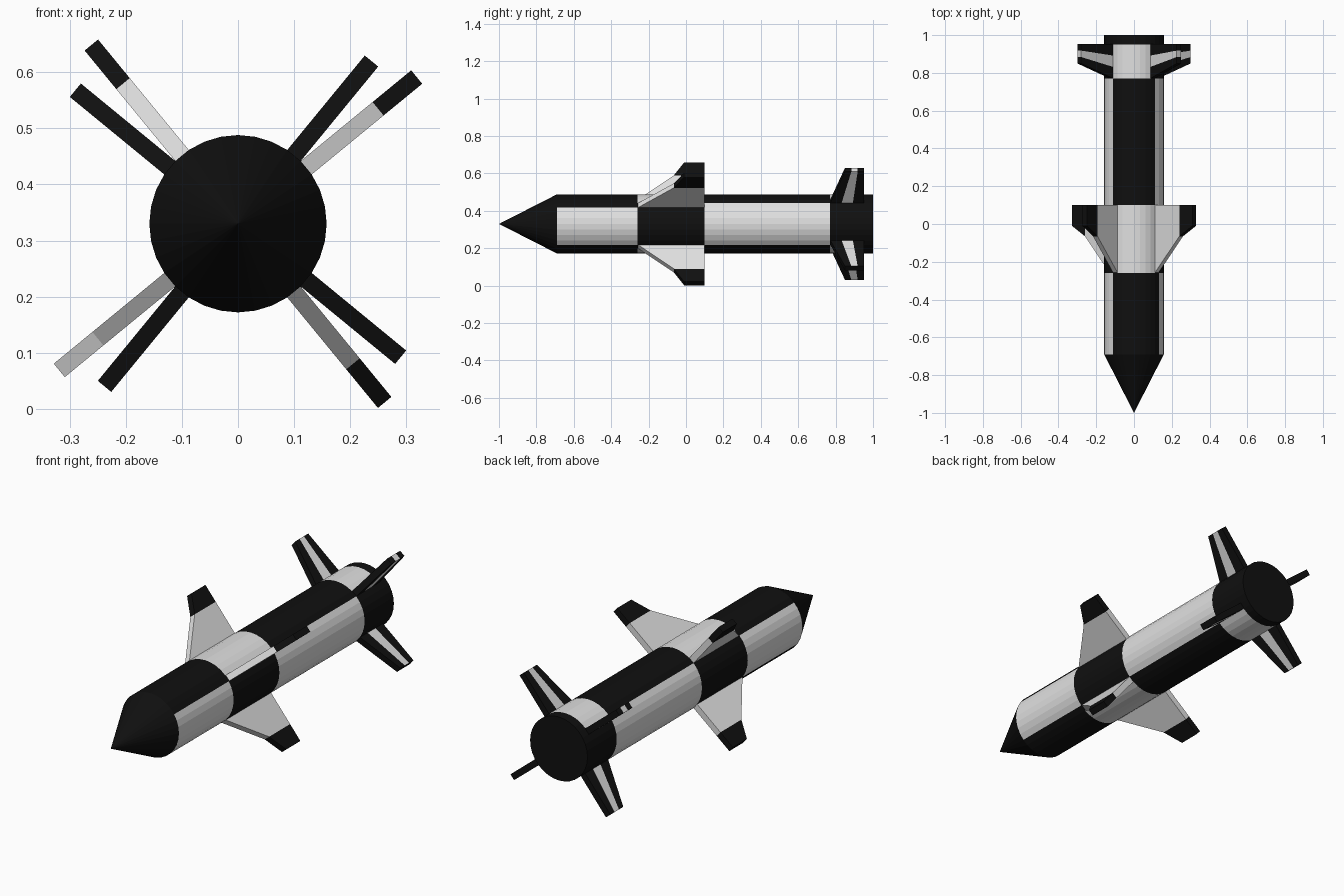
import bpy, bmesh
from math import sin, cos, radians

if "Cube" in bpy.data.objects:
    bpy.data.objects.remove(bpy.data.objects["Cube"], do_unlink=True)

AXIS_Z, RADIUS, SIDES = 0.33, 0.158, 32
STEP = 360 / SIDES
THICK = 2 * RADIUS * sin(radians(STEP / 2))
BLACK, WHITE = 0, 1


def material(name, value):
    m = bpy.data.materials.new(name)
    m.use_nodes = True
    rgba = (value, value, value, 1)
    m.diffuse_color = rgba
    m.node_tree.nodes["Principled BSDF"].inputs["Base Color"].default_value = rgba
    return m


MATERIALS = [material("black paint", 0.005), material("white paint", 0.75)]


def finish(name, bm):
    bmesh.ops.recalc_face_normals(bm, faces=bm.faces)
    mesh = bpy.data.meshes.new(name)
    bm.to_mesh(mesh)
    bm.free()
    for m in MATERIALS:
        mesh.materials.append(m)
    obj = bpy.data.objects.new(name, mesh)
    bpy.context.collection.objects.link(obj)
    return obj


def polar(r, y, angle, offset=0.0):
    a = radians(angle)
    return (r * cos(a) - offset * sin(a), y,
            AXIS_Z + r * sin(a) + offset * cos(a))


# Body: sections of alternating black and white quarters
def build_body():
    # section end, then the white side numbers within each half turn
    sections = [(-0.26, range(12, 19)),
                (0.10, range(4, 11)),
                (0.77, range(12, 20)),
                (0.95, range(5, 12)),
                (1.0, ())]
    bm = bmesh.new()
    half = SIDES // 2
    start = -0.69

    def ring(y):
        return [bm.verts.new(polar(RADIUS, y, i * STEP)) for i in range(SIDES)]

    previous = ring(start)
    tip = bm.verts.new((0, -1, AXIS_Z))
    for i in range(SIDES):
        bm.faces.new((tip, previous[i], previous[(i + 1) % SIDES]))
    for end, white in sections:
        white_sides = {s % half for s in white}
        current = ring(end)
        for i in range(SIDES):
            j = (i + 1) % SIDES
            f = bm.faces.new((previous[i], previous[j], current[j], current[i]))
            f.material_index = WHITE if i % half in white_sides else BLACK
        previous = current
    bm.faces.new(previous)
    finish("body", bm)


# Fin: a flat plate made of rows (radius, front, back) split into columns
def build_fin(name, angle, rows, columns, colour):
    bm = bmesh.new()
    grids = []
    for offset in (-THICK / 2, THICK / 2):
        grids.append([[bm.verts.new(polar(r, y0 + (y1 - y0) * c / columns, angle, offset))
                       for c in range(columns + 1)] for r, y0, y1 in rows])
    low, high = grids
    last = len(rows) - 2

    def face(verts, kind, row, col):
        bm.faces.new(verts).material_index = colour(kind, row, col)

    def wall(a, b, kind, row, col):
        (r0, c0), (r1, c1) = a, b
        face((low[r0][c0], low[r1][c1], high[r1][c1], high[r0][c0]), kind, row, col)

    for r in range(last + 1):
        for c in range(columns):
            for g in grids:
                face((g[r][c], g[r][c + 1], g[r + 1][c + 1], g[r + 1][c]), "side", r, c)
        wall((r, 0), (r + 1, 0), "front", r, 0)
        wall((r, columns), (r + 1, columns), "back", r, columns - 1)
    for c in range(columns):
        wall((0, c), (0, c + 1), "root", 0, c)
        wall((last + 1, c), (last + 1, c + 1), "tip", last, c)
    finish(name, bm)


build_body()

WING_ROWS = [(0.152, -0.262, 0.10), (0.323, -0.065, 0.10), (0.412, -0.01, 0.10)]
TAIL_ROWS = [(0.152, 0.77, 0.952), (0.375, 0.85, 0.952)]
PLACES = ["upper_left", "upper_right", "lower_right", "lower_left"]

for k, place in enumerate(PLACES):
    # Middle fins: white with black tips, one with a white leading edge
    def wing_colour(kind, row, col, plain=(place == "lower_right")):
        if row == 0 or (plain and kind == "front"):
            return WHITE
        return BLACK

    # Tail fins: black with a white centre stripe
    def tail_colour(kind, row, col, dark_tip=(place == "lower_left")):
        if col == 1 and not (kind == "tip" and dark_tip):
            return WHITE
        return BLACK

    build_fin("middle_fin_" + place, STEP * 3.5 + 90 * k, WING_ROWS, 1, wing_colour)
    build_fin("tail_fin_" + place, STEP * 4.5 + 90 * k, TAIL_ROWS, 3, tail_colour)
